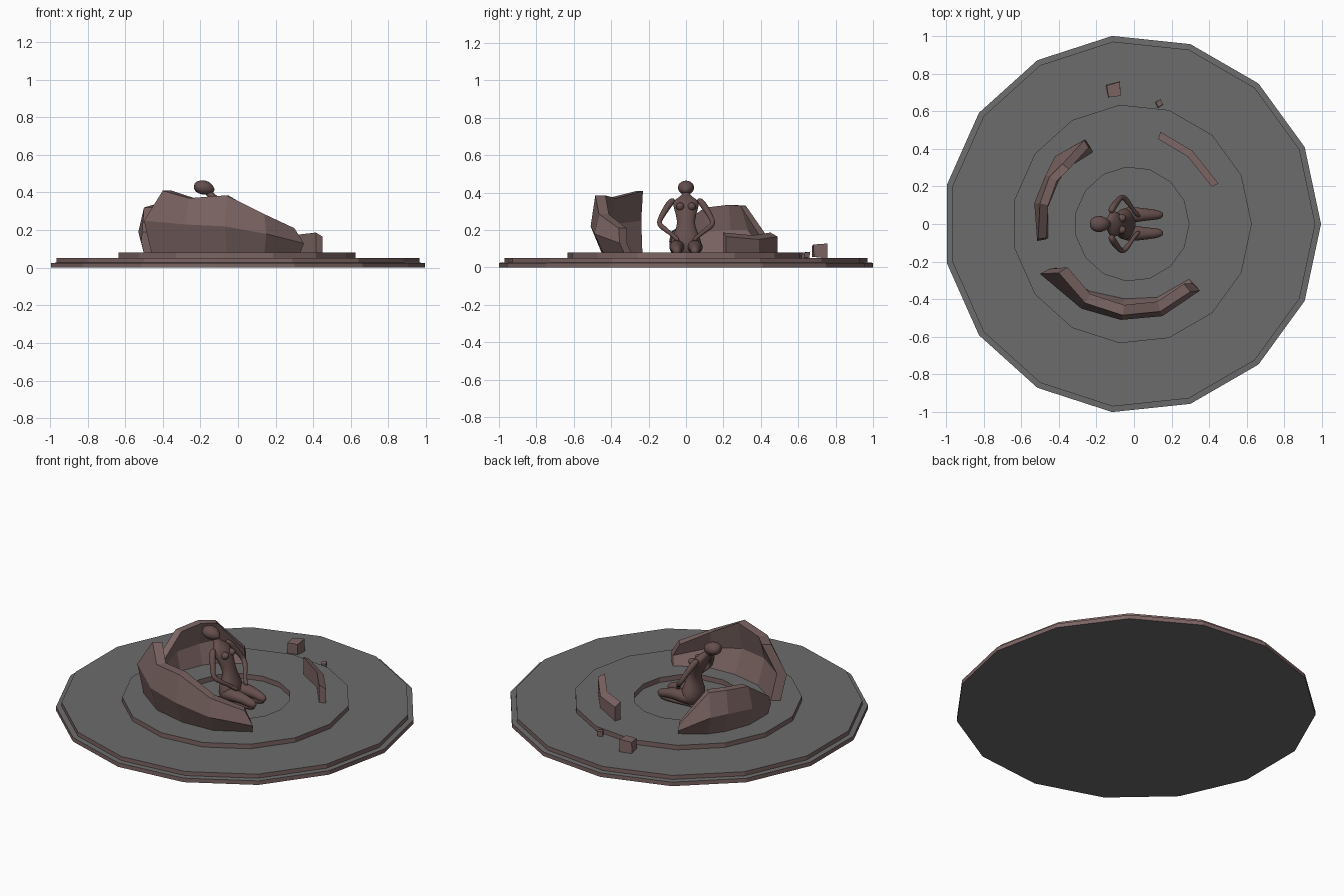
import bpy, bmesh, math, random
from mathutils import Vector, Matrix

if "Cube" in bpy.data.objects:
    bpy.data.objects.remove(bpy.data.objects["Cube"])

random.seed(4)
CX = -0.011  # disc axis


def material(name, c):
    m = bpy.data.materials.new(name)
    m.diffuse_color = (*c, 1)
    m.use_nodes = True
    m.node_tree.nodes["Principled BSDF"].inputs["Base Color"].default_value = m.diffuse_color
    return m


BROWN = material("brown_stone", (0.2, 0.13, 0.125))
GREY = material("grey_floor", (0.15, 0.15, 0.15))
SKIN = material("dark_clay", (0.13, 0.078, 0.073))


def finish(name, bm, mats, smooth=False):
    bmesh.ops.recalc_face_normals(bm, faces=bm.faces)
    me = bpy.data.meshes.new(name)
    bm.to_mesh(me)
    bm.free()
    for m in mats:
        me.materials.append(m)
    for p in me.polygons:
        p.use_smooth = smooth
    ob = bpy.data.objects.new(name, me)
    bpy.context.collection.objects.link(ob)
    return ob


def lathe(name, profile, sides):
    bm = bmesh.new()
    rings = []
    for r, z in profile:
        rings.append([bm.verts.new((CX + r * math.cos(2 * math.pi * i / sides),
                                    r * math.sin(2 * math.pi * i / sides), z)) for i in range(sides)])
    for a, b in zip(rings, rings[1:]):
        for i in range(sides):
            j = (i + 1) % sides
            bm.faces.new((a[i], a[j], b[j], b[i]))
    bm.faces.new(rings[0])
    bm.faces.new(rings[-1])
    bm.normal_update()
    for f in bm.faces:
        f.material_index = 1 if abs(f.normal.z) > 0.5 else 0
    return finish(name, bm, [BROWN, GREY])


def wall(name, stations, thick, drop=0.0):
    """Broken curved shell: each station lists outer points bottom to top."""
    bm = bmesh.new()
    grid = []
    for st in stations:
        outer = [Vector(p) for p in st]
        inner = []
        for k, p in enumerate(outer):
            d = Vector((p.x, p.y, 0)).normalized() * thick
            inner.append(p - d + Vector((0, 0, drop if k == len(outer) - 1 else 0)))
        grid.append([bm.verts.new(p) for p in outer + inner[::-1]])
    n = len(grid[0])
    for a, b in zip(grid, grid[1:]):
        for i in range(n):
            j = (i + 1) % n
            bm.faces.new((a[i], a[j], b[j], b[i]))
    bm.faces.new(grid[0])
    bm.faces.new(grid[-1])
    return finish(name, bm, [BROWN])


def loft(name, pts, sides=14, mirror=False):
    """Smooth limb: points are (x, y, z, radius across, radius deep)."""
    bm = bmesh.new()
    c = [Vector(p[:3]) for p in pts]
    rings = []
    for k, p in enumerate(pts):
        t = (c[min(k + 1, len(c) - 1)] - c[max(k - 1, 0)]).normalized()
        u = Vector((0, 1, 0))
        u = (u - t * t.dot(u)).normalized()
        v = t.cross(u)
        rings.append([bm.verts.new(c[k] + u * p[3] * math.cos(a) + v * p[4] * math.sin(a))
                      for a in (2 * math.pi * i / sides for i in range(sides))])
    for a, b in zip(rings, rings[1:]):
        for i in range(sides):
            j = (i + 1) % sides
            bm.faces.new((a[i], a[j], b[j], b[i]))
    bm.faces.new(rings[0])
    bm.faces.new(rings[-1])
    ob = finish(name, bm, [SKIN], True)
    ob.modifiers.new("round", 'SUBSURF').levels = 1
    if mirror:
        ob.modifiers.new("mirror", 'MIRROR').use_axis = (False, True, False)
    return ob


def rock(name, loc, size, turn):
    bm = bmesh.new()
    bmesh.ops.create_cube(bm, size=size)
    for v in bm.verts:
        v.co *= random.uniform(0.75, 1.1)
    bmesh.ops.transform(bm, verts=bm.verts,
                        matrix=Matrix.Translation(loc) @ Matrix.Rotation(turn, 4, 'Z'))
    return finish(name, bm, [BROWN])


# Stepped fifteen-sided plinth with a sunken centre
lathe("plinth", [(1.0055, 0), (1.0055, 0.025), (0.975, 0.027), (0.975, 0.052), (0.637, 0.052),
                 (0.637, 0.08), (0.303, 0.08), (0.303, 0.05)], 15)

# Broken shell walls around the pit
B = 0.075
wall("front_wall", [
    [(-.46, -.26, B), (-.50, -.265, .25), (-.40, -.26, .41)],
    [(-.27, -.40, B), (-.28, -.45, .23), (-.26, -.42, .37)],
    [(-.06, -.45, B), (-.07, -.51, .22), (-.06, -.485, .385)],
    [(.14, -.44, B), (.15, -.49, .18), (.14, -.465, .285)],
    [(.33, -.33, B), (.35, -.355, .13), (.30, -.36, .21)]], 0.055)
wall("left_wall", [
    [(-.50, -.08, B), (-.515, -.09, .14), (-.51, -.08, .19)],
    [(-.50, .10, B), (-.53, .11, .19), (-.50, .11, .32)],
    [(-.44, .25, B), (-.47, .26, .20), (-.45, .25, .335)],
    [(-.38, .33, B), (-.42, .36, .20), (-.38, .32, .33)],
    [(-.24, .42, B), (-.26, .45, .11), (-.265, .445, .15)]], 0.045)
wall("right_wall", [
    [(.14, .49, B), (.14, .49, .165)],
    [(.31, .39, B), (.31, .39, .15)],
    [(.45, .215, B), (.45, .215, .165)]], 0.04, 0.022)

# Fallen debris
rock("large_debris", (-.11, .71, .088), 0.078, 0.15)
rock("small_debris", (.135, .64, .066), 0.034, 0.5)

# Kneeling figure facing +x
loft("torso", [
    (-.05, 0, .055, .03, .03), (-.05, 0, .07, .07, .05), (-.05, 0, .11, .088, .062),
    (-.05, 0, .15, .08, .056), (-.053, 0, .19, .062, .042), (-.06, 0, .235, .045, .033),
    (-.078, 0, .28, .055, .038), (-.098, 0, .32, .066, .04), (-.117, 0, .35, .074, .032),
    (-.13, 0, .368, .045, .024), (-.145, 0, .385, .02, .019), (-.165, 0, .41, .018, .018)], 18)
loft("head", [
    (-.234, 0, .435, .012, .01), (-.226, 0, .434, .03, .026), (-.205, 0, .43, .043, .036),
    (-.18, 0, .426, .045, .04), (-.155, 0, .42, .037, .034), (-.138, 0, .414, .023, .021),
    (-.126, 0, .41, .007, .007)], 18)
loft("breast", [
    (-.085, .03, .322, .025, .025), (-.06, .031, .327, .024, .024), (-.048, .032, .327, .016, .016),
    (-.043, .032, .326, .006, .006)], 12, True)
loft("arm", [
    (-.125, .06, .362, .012, .012), (-.118, .078, .355, .02, .02), (-.105, .10, .325, .019, .019),
    (-.08, .13, .275, .015, .015), (-.066, .147, .24, .014, .014), (-.045, .135, .222, .016, .016),
    (-.02, .10, .195, .012, .012), (.0, .07, .172, .010, .010), (.014, .052, .155, .012, .014),
    (.03, .04, .143, .008, .01)], 12, True)
loft("thigh", [
    (-.07, .045, .10, .03, .03), (-.04, .047, .108, .045, .042), (.02, .05, .112, .04, .036),
    (.08, .05, .103, .031, .029), (.12, .049, .092, .027, .027), (.143, .048, .083, .02, .024),
    (.153, .048, .078, .008, .01)], 14, True)
loft("shin", [
    (.145, .048, .074, .016, .014), (.12, .048, .071, .024, .02), (.05, .046, .07, .026, .02),
    (-.02, .042, .067, .018, .016), (-.06, .038, .063, .015, .013), (-.10, .034, .06, .018, .01),
    (-.125, .032, .059, .01, .006)], 12, True)
